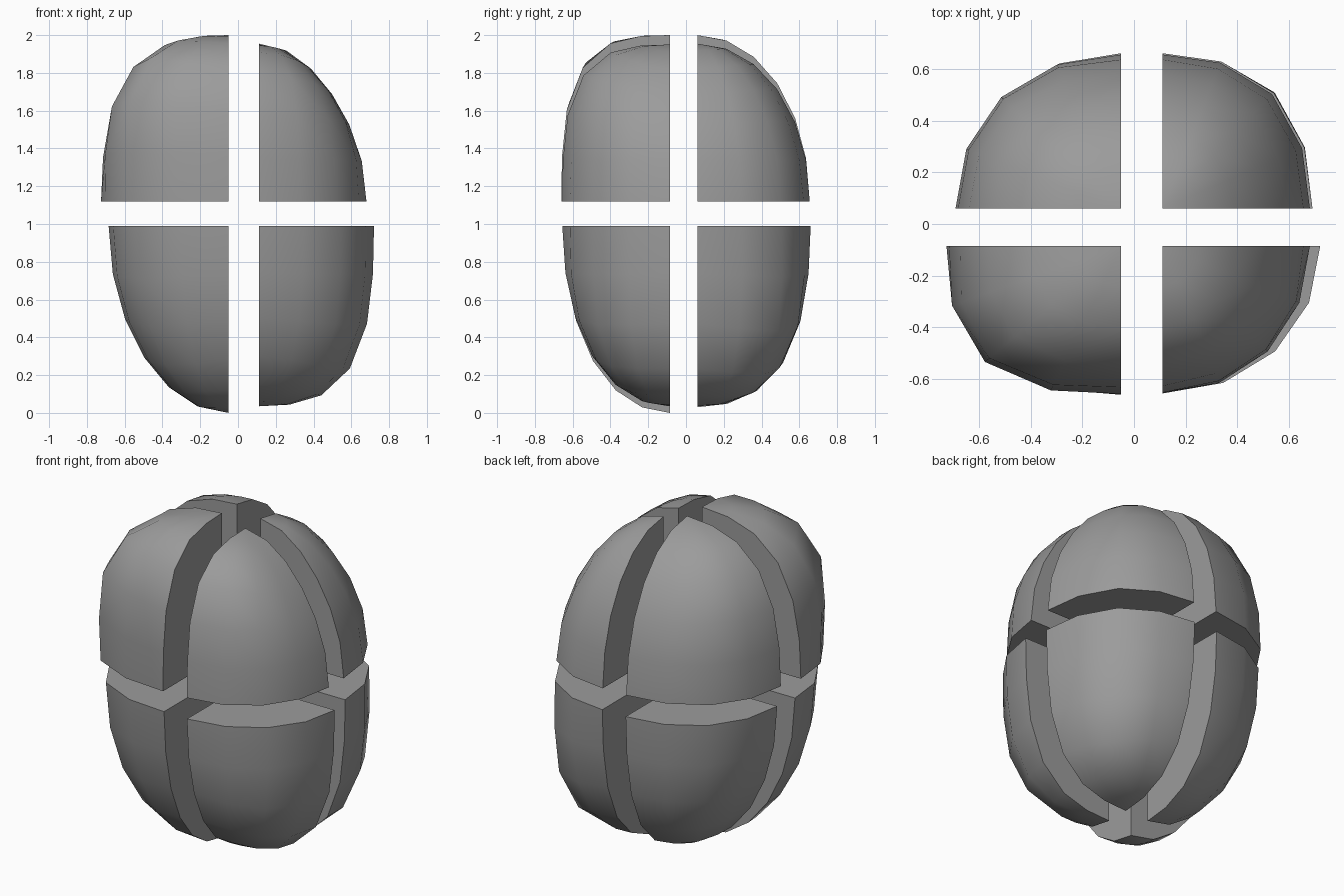
import bpy
import bmesh
from math import sin, cos, sqrt, radians

cube = bpy.data.objects.get("Cube")
if cube:
    bpy.data.objects.remove(cube, do_unlink=True)

# One grey for the whole body
grey = bpy.data.materials.new("mid_grey")
grey.use_nodes = True
colour = (0.33, 0.33, 0.33, 1.0)
grey.diffuse_color = colour
grey.node_tree.nodes["Principled BSDF"].inputs["Base Color"].default_value = colour

# Walls of the three gaps that separate the pieces
GAP_X = {-1: -0.05, 1: 0.11}
GAP_Y = {-1: -0.085, 1: 0.06}
GAP_Z = {-1: 0.99, 1: 1.12}

# How far each piece reaches along x, y and z from its inner corner
REACH = {
    (-1, -1, 1): (0.675, 0.575, 0.88),
    (-1, 1, 1): (0.64, 0.595, 0.88),
    (1, -1, 1): (0.57, 0.57, 0.83),
    (1, 1, 1): (0.57, 0.595, 0.835),
    (-1, -1, -1): (0.635, 0.565, 0.99),
    (-1, 1, -1): (0.615, 0.60, 0.96),
    (1, -1, -1): (0.61, 0.57, 0.955),
    (1, 1, -1): (0.58, 0.60, 0.955),
}

# Roundness of each quarter outline: negative is fuller, positive is flatter
FULL_XY = {(-1, -1): -0.155, (1, -1): -0.02, (-1, 1): -0.045, (1, 1): -0.095}
FULL_XZ = {(-1, 1): -0.15, (1, 1): 0.08, (-1, -1): 0.01, (1, -1): -0.20}
FULL_YZ = {(-1, 1): -0.225, (1, 1): -0.01, (-1, -1): -0.04, (1, -1): -0.125}

AROUND, UP = 4, 6


def blend(a, b):
    """Weight that peaks halfway between two axes and vanishes on them."""
    total = a * a + b * b
    return 4 * a * a * b * b / total if total > 1e-9 else 0.0


def surface_point(sx, sy, sz, around, up):
    """Point on the rounded outside of one piece."""
    u, v, w = cos(up) * cos(around), cos(up) * sin(around), sin(up)
    q = (1 + FULL_XY[sx, sy] * blend(u, v)
         + FULL_XZ[sx, sz] * blend(u, w)
         + FULL_YZ[sy, sz] * blend(v, w))
    r = 1 / sqrt(q)
    a, b, c = REACH[sx, sy, sz]
    return (GAP_X[sx] + sx * a * u * r,
            GAP_Y[sy] + sy * b * v * r,
            GAP_Z[sz] + sz * c * w * r)


def build_piece(name, sx, sy, sz):
    bm = bmesh.new()
    corner = bm.verts.new((GAP_X[sx], GAP_Y[sy], GAP_Z[sz]))
    rows = [[bm.verts.new(surface_point(sx, sy, sz,
                                        radians(90 * i / AROUND),
                                        radians(90 * j / UP)))
             for i in range(AROUND + 1)] for j in range(UP)]
    pole = bm.verts.new(surface_point(sx, sy, sz, 0, radians(90)))
    # Rounded outside
    for low, high in zip(rows, rows[1:]):
        for i in range(AROUND):
            bm.faces.new((low[i], low[i + 1], high[i + 1], high[i]))
    for i in range(AROUND):
        bm.faces.new((rows[-1][i], rows[-1][i + 1], pole))
    # Three flat cut walls
    bm.faces.new([corner] + rows[0])
    for side in (0, AROUND):
        bm.faces.new([corner] + [row[side] for row in rows] + [pole])
    bmesh.ops.recalc_face_normals(bm, faces=bm.faces)
    mesh = bpy.data.meshes.new(name)
    bm.to_mesh(mesh)
    bm.free()
    mesh.materials.append(grey)
    piece = bpy.data.objects.new(name, mesh)
    bpy.context.collection.objects.link(piece)
    return piece


# Eight pieces of the divided egg-shaped body
pieces = []
for sx, sy, sz in REACH:
    name = "_".join(("upper" if sz > 0 else "lower",
                     "front" if sy < 0 else "back",
                     "left" if sx > 0 else "right", "piece"))
    pieces.append(build_piece(name, sx, sy, sz))

# Smooth outsides, sharp rims
bpy.ops.object.select_all(action='DESELECT')
for piece in pieces:
    piece.select_set(True)
bpy.context.view_layer.objects.active = pieces[0]
bpy.ops.object.shade_smooth_by_angle(angle=radians(40))
